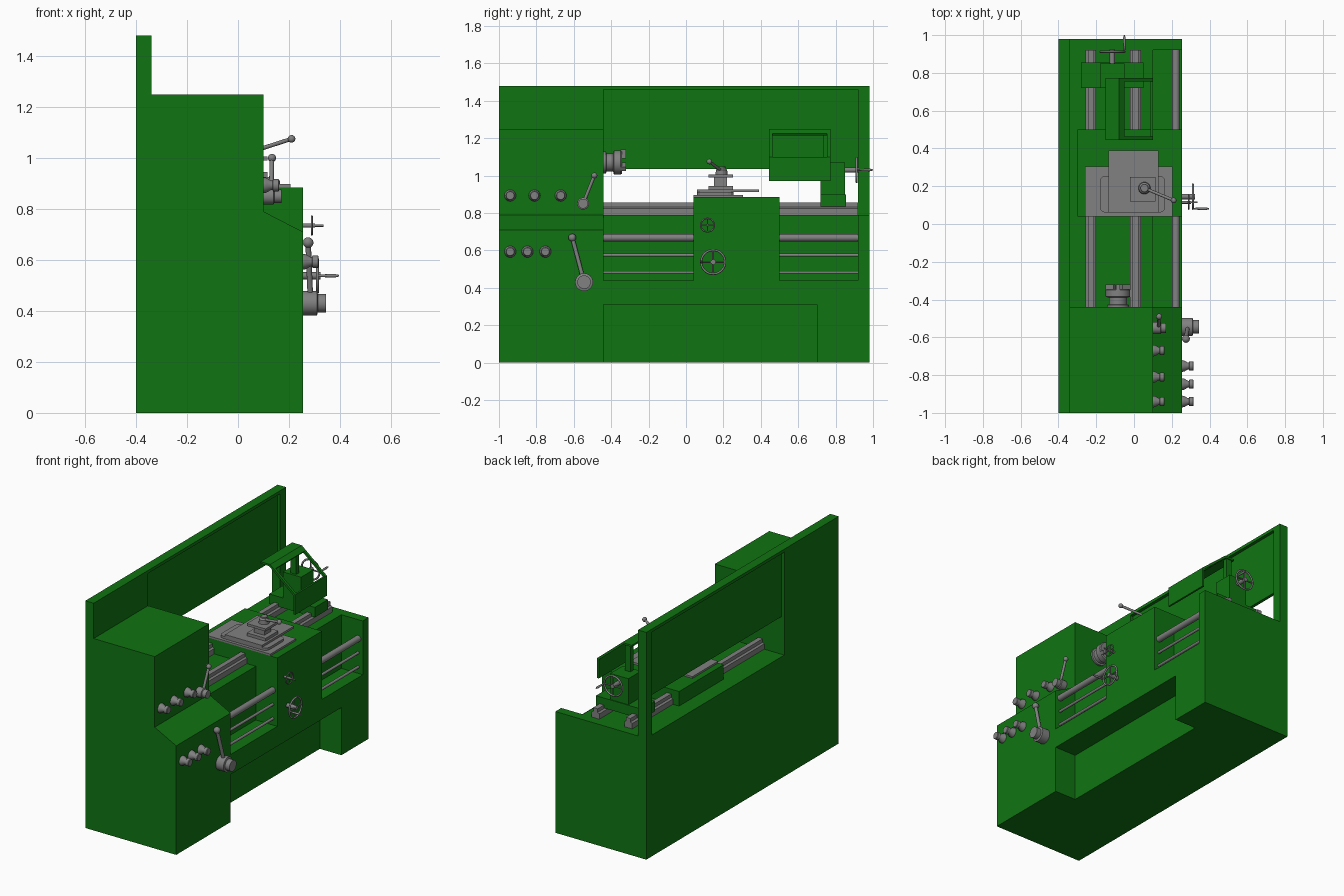
import bpy, bmesh, math
from mathutils import Vector

if "Cube" in bpy.data.objects:
    bpy.data.objects.remove(bpy.data.objects["Cube"])


def material(name, rgb):
    m = bpy.data.materials.new(name)
    m.diffuse_color = (*rgb, 1)
    m.use_nodes = True
    m.node_tree.nodes["Principled BSDF"].inputs["Base Color"].default_value = m.diffuse_color
    return m


GREEN = material("machine green", (0.005, 0.175, 0.006))
STEEL = material("steel grey", (0.22, 0.22, 0.22))


def finish(name, bm, mat, smooth=False):
    bmesh.ops.recalc_face_normals(bm, faces=bm.faces)
    me = bpy.data.meshes.new(name)
    bm.to_mesh(me)
    bm.free()
    me.materials.append(mat)
    ob = bpy.data.objects.new(name, me)
    bpy.context.collection.objects.link(ob)
    if smooth:
        bpy.ops.object.select_all(action='DESELECT')
        ob.select_set(True)
        bpy.context.view_layer.objects.active = ob
        bpy.ops.object.shade_smooth_by_angle(angle=math.radians(35))
    return ob


def prism(name, pts, axis, lo, hi, mat):
    """Extrude a 2D outline along x (pts are y,z), y (x,z) or z (x,y)."""
    bm = bmesh.new()

    def place(p, t):
        c = list(p)
        c.insert("xyz".index(axis), t)
        return bm.verts.new(c)
    a = [place(p, lo) for p in pts]
    b = [place(p, hi) for p in pts]
    bm.faces.new(a)
    bm.faces.new(b[::-1])
    for i in range(len(pts)):
        j = (i + 1) % len(pts)
        bm.faces.new((a[i], b[i], b[j], a[j]))
    return finish(name, bm, mat)


def box(name, x, y, z, mat):
    return prism(name, [(x[0], y[0]), (x[1], y[0]), (x[1], y[1]), (x[0], y[1])],
                 'z', z[0], z[1], mat)


def lathe(name, origin, axis, profile, mat=STEEL, n=24):
    """Revolve (radius, distance) pairs about an axis, with capped ends."""
    bm = bmesh.new()
    o, q = Vector(origin), Vector(axis).to_track_quat('Z', 'Y')
    rings = []
    for r, t in profile:
        rings.append([bm.verts.new(o + q @ Vector((r * math.cos(2 * math.pi * k / n),
                                                   r * math.sin(2 * math.pi * k / n), t)))
                      for k in range(n)])
    for a, b in zip(rings, rings[1:]):
        for k in range(n):
            bm.faces.new((a[k], a[(k + 1) % n], b[(k + 1) % n], b[k]))
    bm.faces.new(rings[0])
    bm.faces.new(rings[-1])
    return finish(name, bm, mat, True)


def rod(name, p, q, r, n=16):
    d = Vector(q) - Vector(p)
    return lathe(name, p, d, [(r, 0), (r, d.length)], STEEL, n)


def ball(name, p, r):
    bm = bmesh.new()
    bmesh.ops.create_uvsphere(bm, u_segments=16, v_segments=10, radius=r)
    bmesh.ops.translate(bm, verts=bm.verts, vec=p)
    return finish(name, bm, STEEL, True)


def handwheel(name, c, axis, radius, tube, shaft, grip_dir, grip_len):
    """Rim, four spokes, hub with shaft, and a crank grip on the rim."""
    c, axis = Vector(c), Vector(axis)
    q = axis.to_track_quat('Z', 'Y')
    bpy.ops.mesh.primitive_torus_add(major_radius=radius - tube, minor_radius=tube,
                                     major_segments=32, minor_segments=8,
                                     location=c, rotation=q.to_euler())
    rim = bpy.context.object
    rim.name = name + "_rim"
    rim.data.materials.append(STEEL)
    bpy.ops.object.shade_smooth_by_angle(angle=math.radians(60))
    side, up = axis.cross(Vector((0, 0, 1))), Vector((0, 0, 1))
    for i, d in enumerate((side, up)):
        rod(f"{name}_spoke_{i}", c - d * (radius - tube), c + d * (radius - tube), tube * 0.8, 8)
    rod(name + "_shaft", c - axis * shaft, c + axis * 0.012, radius * 0.2)
    if grip_len:
        g = c + Vector(grip_dir) * (radius - tube)
        lathe(name + "_grip", g, axis, [(tube * .7, 0), (tube * 1.1, grip_len * .5),
                                        (tube * 1.2, grip_len * .8), (tube * .5, grip_len)], STEEL, 12)


# headstock cabinet with stepped, sloping front
prism("headstock", [(-.40, 0), (.255, 0), (.255, .71), (.10, .79), (.10, 1.25),
                    (-.34, 1.25), (-.34, 1.48), (-.40, 1.48)], 'y', -1, -.44, GREEN)

# bed cabinet, front with rod bays, apron and toe space
box("bed_cabinet", (-.40, .10), (-.44, .98), (0, .79), GREEN)
prism("front_cabinet", [(-.44, .31), (.70, .31), (.70, 0), (.98, 0), (.98, .79), (.92, .79),
                        (.92, .44), (.50, .44), (.50, .885), (.04, .885), (.04, .44), (-.44, .44)],
      'x', .10, .255, GREEN)
box("saddle", (-.30, .10), (.04, .50), (.79, .885), GREEN)

# rear splash guard frame and its recessed sheet
prism("splash_frame", [(-.44, 1.46), (.92, 1.46), (.92, .79), (.98, .79), (.98, 1.48), (-.44, 1.48)],
      'x', -.40, -.34, GREEN)
box("splash_sheet", (-.38, -.36), (-.44, .92), (1.035, 1.46), GREEN)

# bed rails
for i, cx in enumerate((-.228, .008)):
    prism(f"bed_rail_{i}", [(cx - .028, .79), (cx + .028, .79), (cx + .028, .825), (cx + .016, .832),
                            (cx + .016, .855), (cx - .016, .855), (cx - .016, .832), (cx - .028, .825)],
          'y', -.44, .92, STEEL)

# lead screw and feed rods
for i, (z, r) in enumerate(((.668, .02), (.575, .009), (.482, .009))):
    rod(f"feed_rod_{i}", (.222, -.44, z), (.222, .92, z), r)

# chuck with three jaws
CX, CZ = -.085, 1.07
lathe("chuck", (CX, -.44, CZ), (0, 1, 0),
      [(.058, 0), (.058, .012), (.048, .015), (.048, .05), (.065, .055), (.065, .09), (.06, .097)], n=32)
for i in range(3):
    a = math.radians(90 + 120 * i)
    jaw = box(f"chuck_jaw_{i}", (.02, .07), (-.35, -.32), (-.011, .011), STEEL)
    jaw.rotation_euler = (0, -a, 0)
    jaw.location = (CX, 0, CZ)

# cross slide stack
box("slide_base", (-.26, .205), (.04, .305), (.885, .897), STEEL)
x0, x1, y0, y1, r = -.18, .165, .06, .255, .03
corners = [(x1 - r, y1 - r, 0), (x0 + r, y1 - r, 90), (x0 + r, y0 + r, 180), (x1 - r, y0 + r, 270)]
prism("slide_swivel", [(cx + r * math.cos(math.radians(a + s)), cy + r * math.sin(math.radians(a + s)))
                       for cx, cy, a in corners for s in (0, 30, 60, 90)], 'z', .897, .912, STEEL)
box("slide_top", (-.135, .13), (.06, .39), (.912, .926), STEEL)

# tool post with clamp lever
box("tool_post_foot", (-.02, .115), (.12, .25), (.926, .945), STEEL)
box("tool_post_core", (.01, .085), (.15, .22), (.945, .99), STEEL)
box("tool_post_head", (-.02, .115), (.12, .25), (.99, 1.006), STEEL)
lathe("tool_post_hub", (.055, .19, 1.006), (0, 0, 1), [(.032, 0), (.03, .025), (.02, .035), (.02, .042)])
rod("tool_post_lever", (.055, .19, 1.025), (.21, .125, 1.075), .008)
ball("tool_post_knob", (.21, .125, 1.075), .015)

# apron handwheels
handwheel("apron_wheel", (.312, .145, .538), (1, 0, 0), .07, .006, .06, (0, -1, 0), .085)
handwheel("cross_wheel", (.29, .115, .735), (1, 0, 0), .04, .004, .04, (0, 1, 0), 0)
rod("cross_wheel_grip", (.29, .115, .735), (.335, .115, .735), .005)

# control knobs
KNOB = [(.031, 0), (.029, .012), (.018, .03), (.018, .035), (.024, .038), (.024, .058), (.021, .061)]
for i, y in enumerate((-.94, -.81, -.67)):
    lathe(f"upper_knob_{i}", (.10, y, .893), (1, 0, 0), KNOB)
for i, y in enumerate((-.94, -.848, -.752)):
    lathe(f"lower_knob_{i}", (.255, y, .593), (1, 0, 0), KNOB)

# control levers
lathe("speed_hub", (.10, -.55, .85), (1, 0, 0), [(.032, 0), (.032, .04), (.026, .043), (.026, .07)])
rod("speed_lever", (.13, -.55, .85), (.133, -.49, 1.0), .009)
ball("speed_lever_ball", (.133, -.49, 1.0), .016)
lathe("clutch_hub", (.255, -.545, .43), (1, 0, 0), [(.048, 0), (.048, .055), (.036, .058), (.036, .09)])
rod("clutch_lever", (.285, -.545, .43), (.275, -.608, .668), .011)
ball("clutch_lever_ball", (.275, -.608, .668), .021)

# tailstock
box("tailstock_base", (-.28, .05), (.72, .855), (.835, .90), GREEN)
box("tailstock_body", (-.18, -.05), (.72, .85), (.90, 1.07), GREEN)
handwheel("tailstock_wheel", (-.115, .912, 1.03), (0, 1, 0), .07, .006, .07, (1, 0, 0), .088)

# folded guard: flat top, open sloping window, vertical skirt
Y0, Y1, T = .445, .772, .012
box("guard_post", (-.135, -.095), (.735, .765), (1.07, 1.24), GREEN)
box("guard_top", (-.15, -.08), (Y0, Y1), (1.25 - T, 1.25), GREEN)
box("guard_skirt", (.10 - T, .10), (Y0, Y1), (.97, 1.10), GREEN)


def slope(s, e):
    """Section of the sloping sheet between fractions s and e of its length."""
    p = [(-.08 + .18 * t, 1.25 - .15 * t) for t in (s, e)]
    return [p[0], p[1], (p[1][0] - .008, p[1][1] - T), (p[0][0] - .008, p[0][1] - T)]


for i, (a, b) in enumerate(((Y0, Y0 + .017), (Y1 - .017, Y1))):
    prism(f"guard_window_side_{i}", slope(0, 1), 'y', a, b, GREEN)
prism("guard_window_head", slope(0, .16), 'y', Y0, Y1, GREEN)
